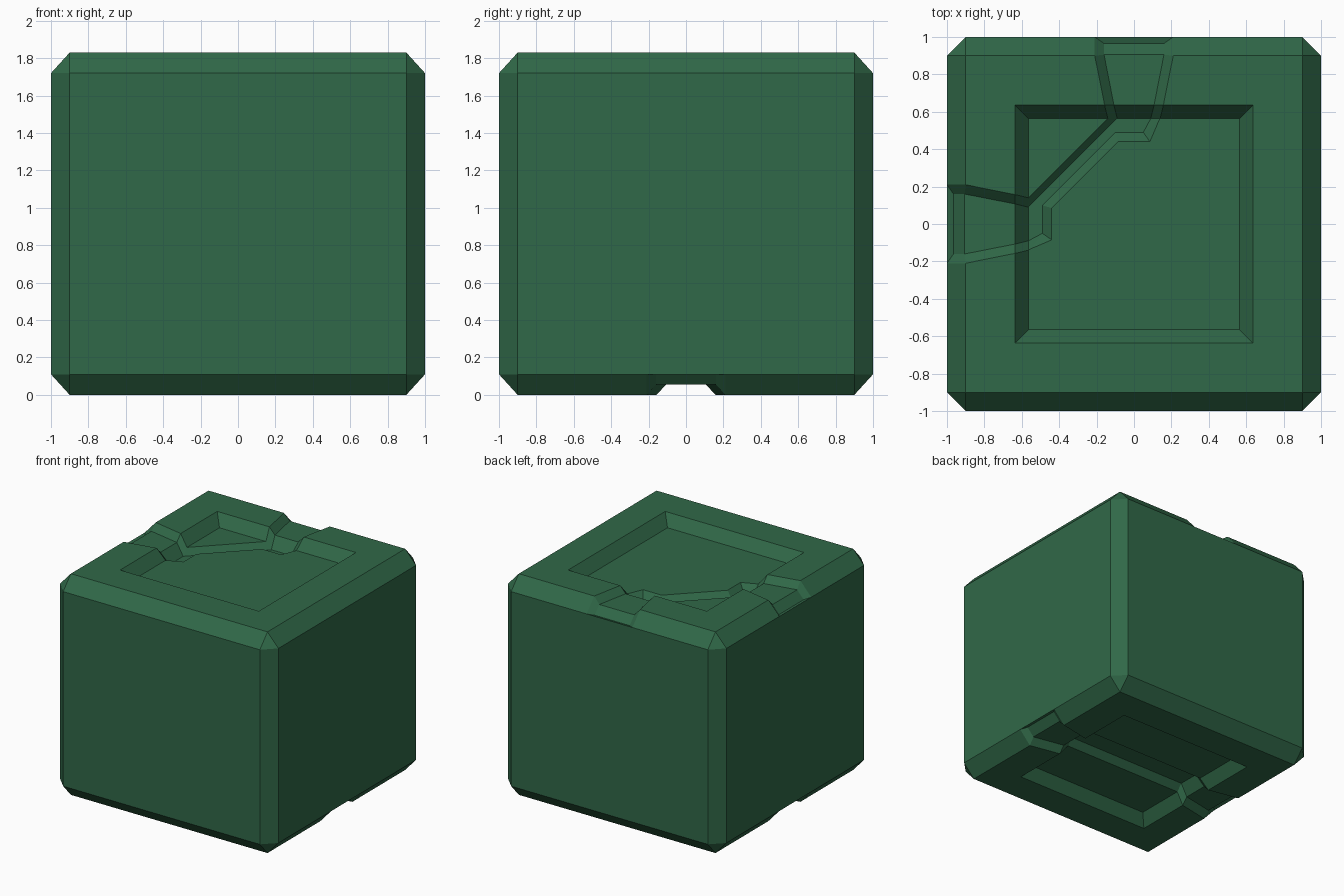
import bpy
import bmesh

cube = bpy.data.objects.get("Cube")
if cube:
    bpy.data.objects.remove(cube, do_unlink=True)

HEIGHT = 1.83
DEPTH = 0.055          # channel depth below the surface it follows
RIM, FLOOR = 0.635, 0.565
FLOOR_Z = HEIGHT - 0.09
SIGNS = (-1, 1)

green = bpy.data.materials.new("deep green")
green.use_nodes = True
colour = (0.03, 0.14, 0.065, 1)
green.diffuse_color = colour
green.node_tree.nodes["Principled BSDF"].inputs["Base Color"].default_value = colour


def make_object(name, bm):
    bmesh.ops.recalc_face_normals(bm, faces=bm.faces)
    mesh = bpy.data.meshes.new(name)
    bm.to_mesh(mesh)
    bm.free()
    mesh.materials.append(green)
    obj = bpy.data.objects.new(name, mesh)
    bpy.context.collection.objects.link(obj)
    return obj


def hull(name, points):
    bm = bmesh.new()
    for p in points:
        bm.verts.new(p)
    bmesh.ops.convex_hull(bm, input=bm.verts)
    bmesh.ops.dissolve_limit(bm, angle_limit=0.01, verts=bm.verts, edges=bm.edges)
    return make_object(name, bm)


def loft(name, stations):
    """Closed strip through four-point stations: outer, floor, floor, outer."""
    bm = bmesh.new()
    rings = []
    for lo, lf, rf, ro in stations:
        # lift the outer points past the surface along the wall slope
        top_l = [o + 0.3 * (o - f) for o, f in zip(lo, lf)]
        top_r = [o + 0.3 * (o - f) for o, f in zip(ro, rf)]
        rings.append([bm.verts.new(p) for p in (top_l, lf, rf, top_r)])
    for a, b in zip(rings, rings[1:]):
        for i in range(4):
            j = (i + 1) % 4
            bm.faces.new((a[i], a[j], b[j], b[i]))
    bm.faces.new(rings[0])
    bm.faces.new(rings[-1])
    bmesh.ops.remove_doubles(bm, verts=bm.verts, dist=0.0001)
    bmesh.ops.triangulate(bm, faces=bm.faces)
    return make_object(name, bm)


def remap(stations, rule):
    return [[rule(*p) for p in s] for s in stations]


def station(outer_x, outer_y, z, floor_x, floor_y, floor_z):
    return [(-outer_x, outer_y, z), (-floor_x, floor_y, floor_z),
            (floor_x, floor_y, floor_z), (outer_x, outer_y, z)]


# Chamfered block
corners = []
for sx in SIGNS:
    for sy in SIGNS:
        for end, inner in ((0, 0.11), (HEIGHT, HEIGHT - 0.11)):
            corners += [(sx * 0.9, sy * 0.9, end), (sx, sy * 0.9, inner),
                        (sx * 0.9, sy, inner)]
block = hull("chamfered_block", corners)

# Square recesses with sloped walls, top and bottom
SLOPE = (RIM - FLOOR) / (HEIGHT - FLOOR_Z)
recess = [(sx * s, sy * s, z) for sx in SIGNS for sy in SIGNS
          for s, z in ((FLOOR, FLOOR_Z), (RIM + 0.1 * SLOPE, HEIGHT + 0.1))]
cutters = [hull("top_recess_cutter", recess),
           hull("bottom_recess_cutter", [(x, y, HEIGHT - z) for x, y, z in recess])]

# Channel entry: over the chamfer, along the rim and down the recess wall
entry = [station(0.21, 1, HEIGHT - 0.11, 0.16, 0.965, HEIGHT - 0.121),
         station(0.21, 0.9, HEIGHT, 0.16, 0.905, HEIGHT - DEPTH),
         station(0.157, RIM, HEIGHT, 0.107, RIM, HEIGHT - DEPTH),
         station(0.14, FLOOR, FLOOR_Z, 0.09, FLOOR, FLOOR_Z - DEPTH)]

# Top channel: turns from the back edge to the side edge across the recess floor
low = FLOOR_Z - DEPTH
turn = [entry[-1][:2] + [(0.05, 0.49, low), (0.085, 0.44, FLOOR_Z)],
        entry[-1][:2] + [(-0.1, 0.49, low), (-0.085, 0.44, FLOOR_Z)]]
half = entry + turn
other = remap(half, lambda x, y, z: (-y, -x, z))
cutters.append(loft("top_channel_cutter", half + other[::-1]))

# Bottom channel: straight from side to side
near = remap(entry, lambda x, y, z: (y, x, HEIGHT - z))
far = remap(entry, lambda x, y, z: (-y, x, HEIGHT - z))
cutters.append(loft("bottom_channel_cutter", near + far[::-1]))

# Carve the block, then drop the cutters
bpy.context.view_layer.objects.active = block
for cutter in cutters:
    cutter.hide_render = True
    mod = block.modifiers.new(cutter.name, "BOOLEAN")
    mod.operation = "DIFFERENCE"
    mod.solver = "EXACT"
    mod.object = cutter
    bpy.ops.object.modifier_apply(modifier=mod.name)
for cutter in cutters:
    bpy.data.objects.remove(cutter, do_unlink=True)

# Clean flat faces
bm = bmesh.new()
bm.from_mesh(block.data)
bmesh.ops.dissolve_limit(bm, angle_limit=0.01, verts=bm.verts, edges=bm.edges)
for f in bm.faces:
    f.smooth = False
    f.material_index = 0
bm.to_mesh(block.data)
bm.free()
